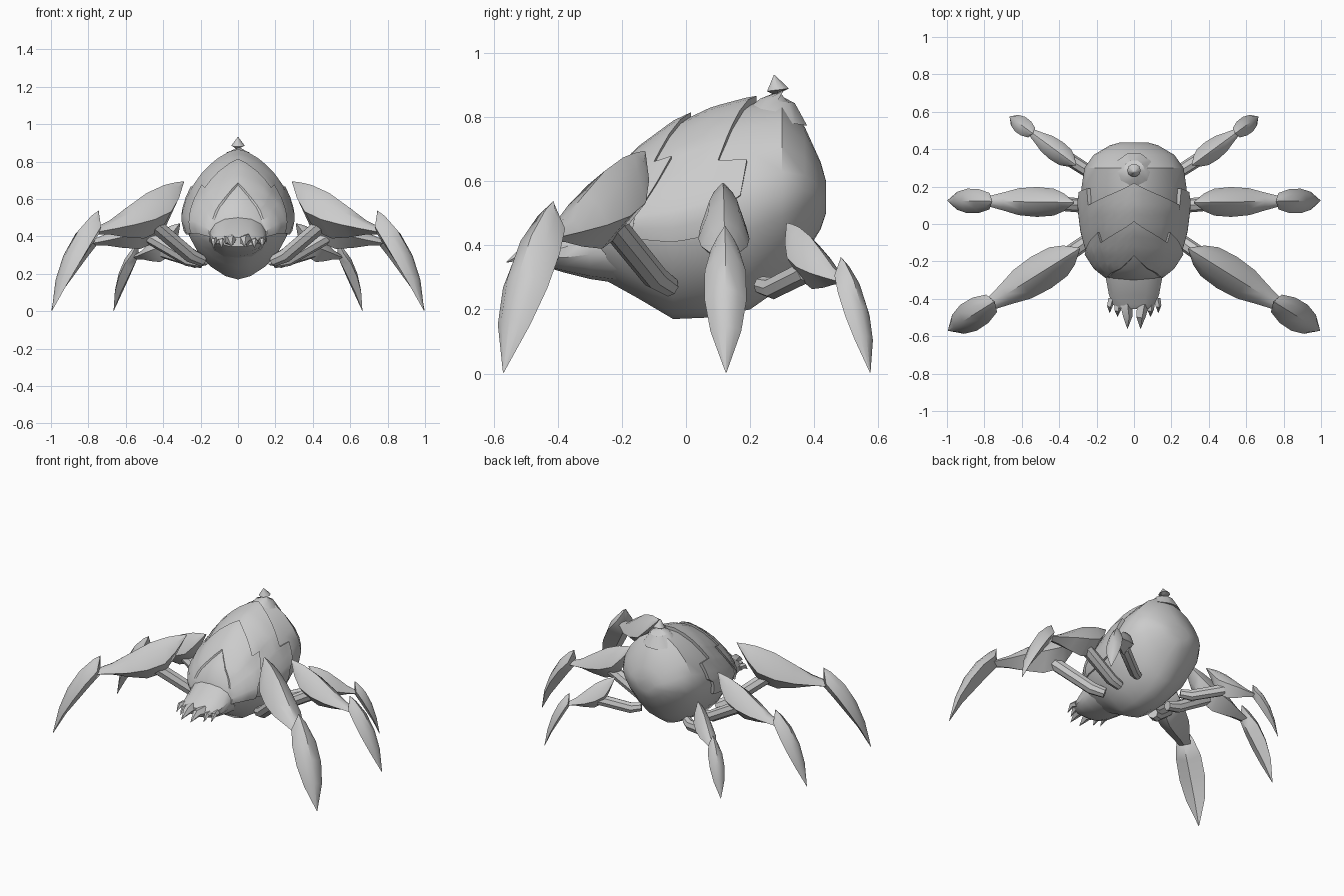
import bpy, bmesh, math
from mathutils import Vector

if "Cube" in bpy.data.objects:
    bpy.data.objects.remove(bpy.data.objects["Cube"])


def loft(name, rings, closed=True, smooth=35):
    """Skin a list of equal-length point rings into one mesh object."""
    bm = bmesh.new()
    rows = [[bm.verts.new(p) for p in ring] for ring in rings]
    n = len(rows[0])
    for a, b in zip(rows, rows[1:]):
        for i in range(n if closed else n - 1):
            j = (i + 1) % n
            bm.faces.new((a[i], a[j], b[j], b[i]))
    if closed:
        bm.faces.new(rows[0])
        bm.faces.new(rows[-1])
    bmesh.ops.remove_doubles(bm, verts=bm.verts, dist=0.0005)
    bmesh.ops.recalc_face_normals(bm, faces=bm.faces)
    mesh = bpy.data.meshes.new(name)
    bm.to_mesh(mesh)
    bm.free()
    obj = bpy.data.objects.new(name, mesh)
    bpy.context.collection.objects.link(obj)
    bpy.ops.object.select_all(action="DESELECT")
    obj.select_set(True)
    bpy.context.view_layer.objects.active = obj
    bpy.ops.object.shade_smooth_by_angle(angle=math.radians(smooth))
    return obj


def interp(table, t):
    """Linear lookup of row values by the first column."""
    t = min(max(t, table[0][0]), table[-1][0])
    for a, b in zip(table, table[1:]):
        if t <= b[0]:
            f = (t - a[0]) / (b[0] - a[0])
            return [p + (q - p) * f for p, q in zip(a[1:], b[1:])]


def section(y, row, angle, grow=0.0, power=1.65):
    """Point on a rounded-diamond cross-section; angle 0 is the top."""
    low, high, width = row
    s, c = math.sin(angle), math.cos(angle)
    e = 2 / power
    x = math.copysign(abs(s) ** e, s) * (width + grow)
    z = math.copysign(abs(c) ** e, c) * ((high - low) / 2 + grow)
    return Vector((x, y, (low + high) / 2 + z))


def tube(name, path, radii, sides=8):
    """Tapered round tube through a few points."""
    pts = [Vector(p) for p in path]
    rings = []
    for i, p in enumerate(pts):
        d = pts[min(i + 1, len(pts) - 1)] - pts[max(i - 1, 0)]
        q = d.to_track_quat("Z", "Y")
        rings.append([p + q @ Vector((math.cos(k * math.tau / sides),
                                      math.sin(k * math.tau / sides), 0)) * radii[i]
                      for k in range(sides)])
    return loft(name, rings)


# Abdomen: y, bottom, top, half width
BODY = [(-0.31, 0.36, 0.46, 0.08), (-0.29, 0.31, 0.53, 0.14), (-0.24, 0.285, 0.61, 0.20),
        (-0.15, 0.235, 0.695, 0.25), (-0.04, 0.17, 0.77, 0.275), (0.08, 0.175, 0.82, 0.285),
        (0.20, 0.20, 0.845, 0.28), (0.30, 0.27, 0.85, 0.265), (0.37, 0.37, 0.77, 0.215),
        (0.42, 0.45, 0.66, 0.13), (0.437, 0.50, 0.60, 0.07)]
HEAD = [(-0.20, 0.28, 0.53, 0.16), (-0.30, 0.295, 0.50, 0.152), (-0.38, 0.315, 0.44, 0.137),
        (-0.43, 0.33, 0.415, 0.115), (-0.455, 0.345, 0.395, 0.09)]


def hull(name, table, sides, power):
    loft(name, [[section(r[0], r[1:], k * math.tau / sides, 0, power) for k in range(sides)]
                for r in table])


hull("abdomen", BODY, 20, 1.65)
hull("head", HEAD, 14, 2.2)

# Overlapping shell plates with zigzag borders: angle from top, y
FRONT_EDGE = [(0, -0.17), (25, -0.24), (60, -0.28), (105, -0.29)]
MID_EDGE = [(0, 0.015), (43, -0.10), (45, -0.045), (80, -0.16), (105, -0.17)]
REAR_EDGE = [(0, 0.22), (57, 0.10), (60, 0.19), (80, 0.17), (84, 0.135), (105, 0.12)]
HALF = [0, 12, 25, 35, 43, 45, 57, 60, 70, 80, 84, 95, 105]
ANGLES = [-a for a in reversed(HALF[1:])] + HALF


def plate(name, start, end, lift_start, lift_end, steps=7):
    columns = [(ANGLES[0], True)] + [(a, False) for a in ANGLES] + [(ANGLES[-1], True)]
    ts = [(0, True)] + [(i / steps, False) for i in range(steps + 1)] + [(1, True)]
    rings = []
    for t, rim in ts:
        ring = []
        for a, side_rim in columns:
            y0, y1 = interp(start, abs(a))[0], interp(end, abs(a))[0]
            y = y0 + (y1 - y0) * t
            lift = -0.012 if rim or side_rim else lift_start + (lift_end - lift_start) * t
            ring.append(section(y, interp(BODY, y), math.radians(a), lift))
        rings.append(ring)
    loft(name, rings, closed=False)


plate("front_shell_plate", FRONT_EDGE, MID_EDGE, 0.012, 0.022)
plate("middle_shell_plate", MID_EDGE, REAR_EDGE, 0.008, 0.02)

# Spike on the back
tube("back_spike", [(0, 0.275, 0.79), (0, 0.285, 0.85), (0, 0.287, 0.885), (0, 0.275, 0.932)],
     [0.11, 0.058, 0.036, 0.001], 10)

# Leg segments: outer (reach, height), inner (reach, height), half width
UPPER = [(0, 1, 0.01, 0.98, 0.08), (0.07, 0.99, 0.09, 0.78, 0.6), (0.15, 0.97, 0.17, 0.62, 0.9),
         (0.28, 0.91, 0.30, 0.56, 1), (0.43, 0.80, 0.44, 0.57, 0.9),
         (0.56, 0.70, 0.56, 0.59, 0.6), (0.68, 0.64, 0.67, 0.59, 0.35)]
LOWER = [(0.645, 0.775, 0.65, 0.75, 0.05), (0.70, 0.735, 0.645, 0.59, 0.55),
         (0.80, 0.62, 0.72, 0.48, 0.8), (0.89, 0.45, 0.81, 0.34, 0.82),
         (0.955, 0.25, 0.90, 0.20, 0.6), (1, 0.007, 0.998, 0.005, 0.02)]
# Blade cross-section: sideways, blend from inner to outer
BLADE = [(0, 1), (0.6, 0.82), (1, 0.42), (0, 0), (-1, 0.42), (-0.6, 0.82)]


def blade(name, table, start, tip, height, width, side):
    a, b = Vector(start), Vector(tip)
    across = (b - a).orthogonal().normalized()
    rings = []
    for uo, zo, ui, zi, w in table:
        ring = []
        for s, f in BLADE:
            p = a.lerp(b, ui + (uo - ui) * f) + across * s * w * width
            ring.append((p.x * side, p.y, (zi + (zo - zi) * f) * height))
        rings.append(ring)
    loft(name, rings, smooth=40)


# Legs: inner end, claw tip, height, half width, hip position
LEGS = {"front": ((0.29, -0.13), (0.995, -0.57), 0.695, 0.10, (0.19, -0.05, 0.27)),
        "middle": ((0.32, 0.115), (0.998, 0.125), 0.595, 0.08, (0.19, 0.09, 0.26)),
        "rear": ((0.31, 0.315), (0.665, 0.575), 0.47, 0.058, (0.17, 0.235, 0.275))}

for side, label in ((1, "left"), (-1, "right")):
    for name, (start, tip, height, width, hip) in LEGS.items():
        prefix = f"{label}_{name}"
        blade(prefix + "_upper_leg", UPPER, start, tip, height, width, side)
        blade(prefix + "_lower_leg", LOWER, start, tip, height, width, side)
        # Round strut from the belly up into the upper leg
        knee = Vector(start).lerp(Vector(tip), 0.24).to_3d()
        knee.z = height * 0.68
        hip = Vector(hip)
        bend = hip.lerp(knee, 0.25) - Vector((0, 0, 0.02))
        path = [Vector((p.x * side, p.y, p.z)) for p in (hip, bend, knee)]
        r = 0.028 + width * 0.12
        tube(prefix + "_hip", path, [r * 0.8, r, r * 1.05])

    # Fangs, largest near the middle
    for i, (x, y, z, r, length) in enumerate([(0.045, -0.43, 0.38, 0.036, 0.13),
                                              (0.088, -0.425, 0.372, 0.024, 0.07),
                                              (0.12, -0.40, 0.375, 0.022, 0.075)]):
        out = 0.01 * (i - 1)
        tube(f"{label}_fang_{i + 1}",
             [(x * side, y, z), ((x + out) * side, y - length * 0.5, z + 0.002),
              ((x + out) * side, y - length, z - 0.033)], [r, r * 0.75, 0.001], 5)
